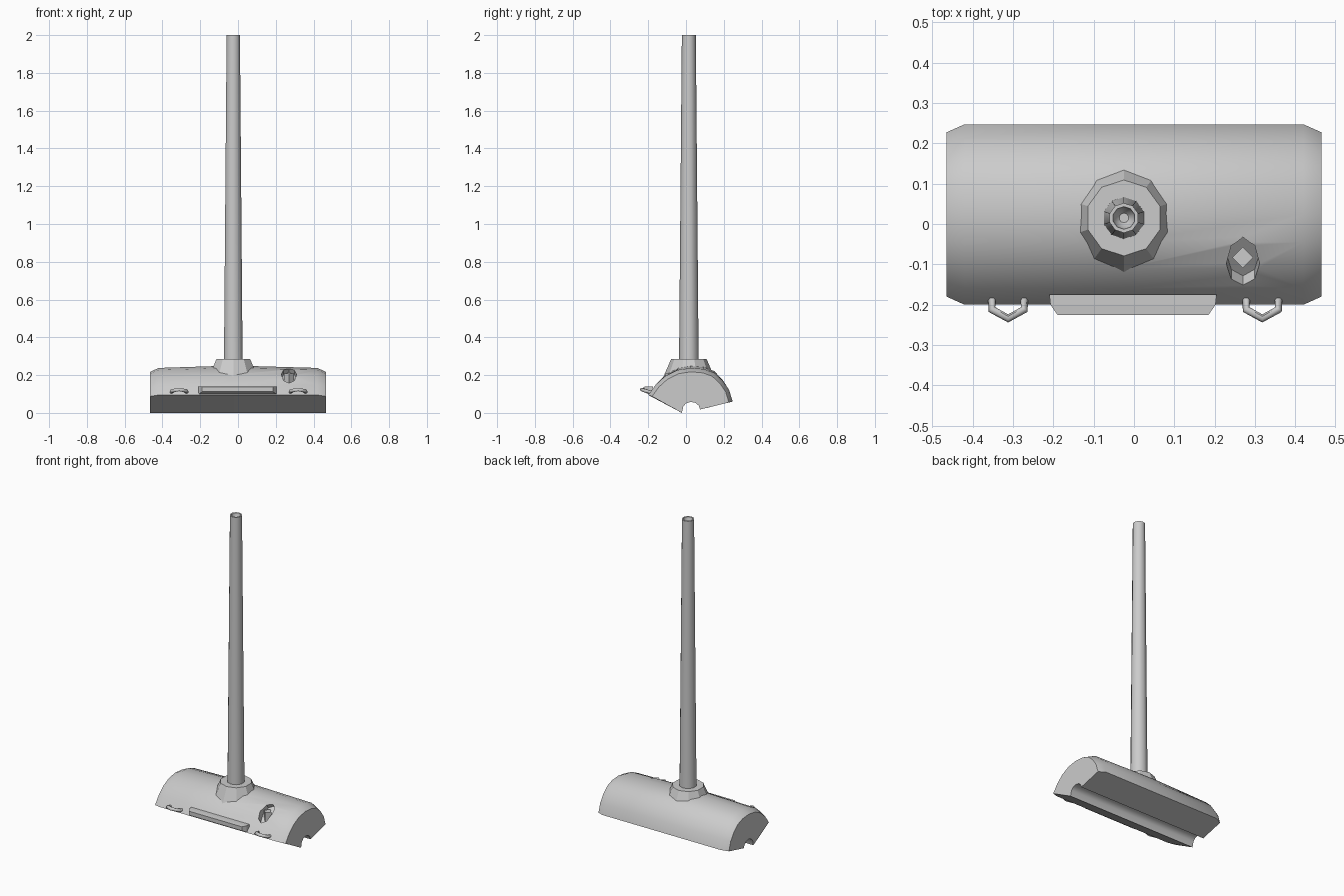
import bpy, bmesh
from math import sin, cos, pi, radians
from mathutils import Vector

if "Cube" in bpy.data.objects:
    bpy.data.objects.remove(bpy.data.objects["Cube"])


def make(name, verts, faces, angle=None):
    me = bpy.data.meshes.new(name)
    bm = bmesh.new()
    vs = [bm.verts.new(v) for v in verts]
    for f in faces:
        bm.faces.new([vs[i] for i in f])
    bmesh.ops.recalc_face_normals(bm, faces=bm.faces)
    bm.to_mesh(me)
    bm.free()
    ob = bpy.data.objects.new(name, me)
    bpy.context.collection.objects.link(ob)
    if angle:
        smooth(ob, angle)
    return ob


def activate(ob):
    bpy.ops.object.select_all(action='DESELECT')
    ob.select_set(True)
    bpy.context.view_layer.objects.active = ob


def smooth(ob, angle):
    activate(ob)
    bpy.ops.object.shade_smooth_by_angle(angle=radians(angle))


def loft(name, rings, angle=None):
    """Skin a list of closed rings and cap both ends."""
    n = len(rings[0])
    verts = [v for r in rings for v in r]
    faces = [(k * n + i, k * n + (i + 1) % n, (k + 1) * n + (i + 1) % n, (k + 1) * n + i)
             for k in range(len(rings) - 1) for i in range(n)]
    faces += [tuple(range(n)), tuple(range((len(rings) - 1) * n, len(rings) * n))]
    return make(name, verts, faces, angle)


def lathe(name, profile, cx, cy, sides, angle=None):
    rings = [[(cx + r * cos(pi / 2 + 2 * pi * i / sides), cy + r * sin(pi / 2 + 2 * pi * i / sides), z)
              for i in range(sides)] for r, z in profile]
    return loft(name, rings, angle)


# head: domed shell section (y, z) with a round groove underneath
arc = [(-.2, .095), (-.16, .15), (-.11, .195), (-.045, .227), (.025, .238),
       (.095, .232), (.15, .212), (.195, .17), (.228, .122), (.247, .06)]
groove = [(.075, .018), (.068, .038), (.05, .053), (.025, .058), (0, .05), (-.014, .035), (-.022, 0)]


def section(x, k, crown=0.0):
    pts = [(.025 + (y - .025) * k, .01 + (z - .01) * k + crown * max(0, z - .15) / .09) for y, z in arc]
    return [(x, y, z) for y, z in pts + groove]


head = loft("head_shell", [section(-.465, .91), section(-.42, 1), section(-.025, 1, .013),
                           section(.42, 1), section(.465, .91)])

# pocket for the switch
tilt = radians(38)
bpy.ops.mesh.primitive_cylinder_add(vertices=8, radius=1, depth=2, location=(.27, -.098, .203),
                                    rotation=(tilt, 0, 0))
cutter = bpy.context.object
cutter.name = "pocket_cutter"
cutter.scale = (.041, .07, .04)
cutter.hide_render = True
activate(head)
mod = head.modifiers.new("pocket", 'BOOLEAN')
mod.object = cutter
mod.solver = 'EXACT'
bpy.ops.object.modifier_apply(modifier=mod.name)
bpy.data.objects.remove(cutter)
smooth(head, 35)

# switch peg inside the pocket
bpy.ops.mesh.primitive_cylinder_add(vertices=4, radius=.026, depth=.06, location=(.27, -.083, .178))
bpy.context.object.name = "switch_peg"

# socket collar and hollow tapered handle
lathe("handle_collar", [(.135, .19), (.094, .285), (.05, .285)], -.025, .015, 10)
lathe("handle", [(.052, .25), (.037, 2), (.028, 2), (.024, 1.975), (.012, 1.96)], -.025, .015, 10, 40)

# front bumper plate, narrower at its front
loft("front_plate", [
    [(-.21, -.175, .105), (.205, -.175, .105), (.205, -.175, .14), (-.21, -.175, .14)],
    [(-.207, -.2, .1), (.202, -.2, .1), (.202, -.2, .14), (-.207, -.2, .14)],
    [(-.19, -.225, .112), (.185, -.225, .112), (.185, -.225, .138), (-.19, -.225, .138)]])

# two bent wire loops on the front
for side, cx in (("left", -.312), ("right", .318)):
    path = [Vector((cx + x, y, z)) for x, y, z in
            ((-.04, -.18, .108), (-.04, -.212, .116), (0, -.234, .124), (.04, -.212, .116), (.04, -.18, .108))]
    rings = []
    for i, p in enumerate(path):
        d = (path[min(i + 1, 4)] - path[max(i - 1, 0)]).normalized()
        s = d.cross(Vector((0, 0, 1))).normalized()
        u = s.cross(d)
        rings.append([p + .01 * (s * cos(2 * pi * k / 6) + u * sin(2 * pi * k / 6)) for k in range(6)])
    loft(side + "_wire_loop", rings, 65)
